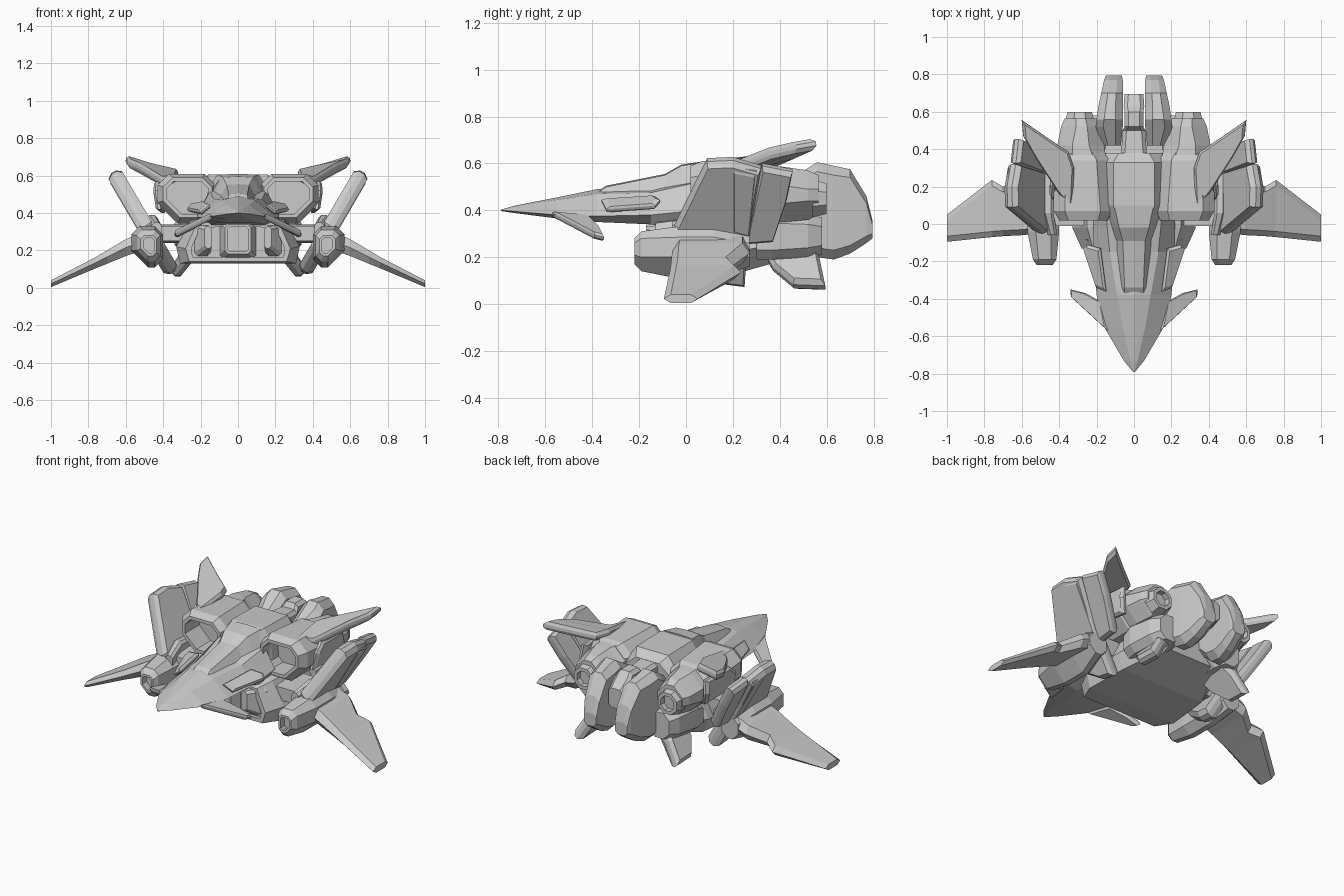
import bpy, bmesh
from mathutils import Vector


def loft(name, rings, mirror=True, inset=None):
    """Skin rings of equal point count; inset=(cap, width, depth) hollows that end."""
    bm = bmesh.new()
    rows = [[bm.verts.new(p) for p in r] for r in rings]
    n = len(rows[0])
    for a, b in zip(rows, rows[1:]):
        for i in range(n):
            j = (i + 1) % n
            bm.faces.new((a[i], a[j], b[j], b[i]))
    caps = [bm.faces.new(rows[0]), bm.faces.new(rows[-1])]
    bmesh.ops.recalc_face_normals(bm, faces=bm.faces[:])
    if inset:
        end, width, depth = inset
        cap = caps[end]
        bmesh.ops.inset_individual(bm, faces=[cap], thickness=width)
        push = cap.normal * -depth
        ext = bmesh.ops.extrude_discrete_faces(bm, faces=[cap])["faces"][0]
        bmesh.ops.translate(bm, verts=ext.verts[:], vec=push)
    me = bpy.data.meshes.new(name)
    bm.to_mesh(me)
    bm.free()
    ob = bpy.data.objects.new(name, me)
    bpy.context.collection.objects.link(ob)
    if mirror:
        m = ob.modifiers.new("mirror", 'MIRROR')
        m.use_mirror_merge = False
    return ob


def box(y, x0, x1, z0, z1, c, b=None):
    """Chamfered rectangle in the xz plane; b is the chamfer of the lower outer corner."""
    b = b or c
    return [(x, y, z) for x, z in (
        (x0 + c, z0), (x1 - b, z0), (x1, z0 + b), (x1, z1 - c),
        (x1 - c, z1), (x0 + c, z1), (x0, z1 - c), (x0, z0 + c))]


def pod(name, sections, **kw):
    return loft(name, [box(*s) for s in sections], **kw)


def hull(name, sections, **kw):
    """Symmetric sections: y, then top, shoulder, edge, and bottom points."""
    rings = []
    for y, zt, xs, zs, xe, ze, xb, zb in sections:
        half = [(xs, zs), (xe, ze), (xb, zb)]
        rings.append([(0, y, zt)] + [(x, y, z) for x, z in half]
                     + [(-x, y, z) for x, z in reversed(half)])
    return loft(name, rings, mirror=False, **kw)


def slab(name, pts, t, s=0.85):
    """Flat plate with bevelled rim, half thickness t."""
    pts = [Vector(p) for p in pts]
    c = sum(pts, Vector()) / len(pts)
    n = Vector()
    for a, b in zip(pts, pts[1:] + pts[:1]):
        n += (a - c).cross(b - c)
    n.normalize()
    inner = [c + (p - c) * s for p in pts]
    return loft(name, [[p + n * t for p in inner], [p + n * t * 0.35 for p in pts],
                       [p - n * t * 0.35 for p in pts], [p - n * t for p in inner]])


# Nose and canopy
hull("nose", [
    (-.79, .403, .003, .402, .006, .40, .003, .397),
    (-.73, .42, .02, .415, .055, .395, .02, .388),
    (-.55, .455, .06, .445, .16, .38, .06, .365),
    (-.38, .49, .09, .47, .20, .375, .10, .35),
    (-.15, .50, .13, .475, .22, .38, .14, .34),
    (.05, .54, .15, .52, .22, .40, .18, .30)])
hull("canopy", [
    (-.37, .485, .05, .48, .07, .45, .06, .42),
    (-.34, .505, .05, .50, .075, .46, .07, .42),
    (-.09, .555, .06, .55, .10, .48, .10, .42),
    (-.02, .595, .08, .59, .12, .50, .12, .42),
    (.08, .61, .10, .605, .15, .52, .14, .42)])
slab("cheek_plate", [(.15, -.36, .44), (.20, -.34, .40), (.27, -.13, .415),
                     (.25, -.11, .44), (.18, -.13, .455)], .014)
slab("canard", [(.14, -.57, .385), (.335, -.39, .29), (.338, -.35, .28),
                (.26, -.37, .32), (.17, -.42, .37)], .016, .9)

# Body core, back and spine
hull("lower_body", [
    (-.13, .36, .22, .345, .28, .21, .26, .14),
    (-.02, .40, .25, .36, .33, .22, .31, .13),
    (.25, .42, .26, .37, .33, .23, .29, .14),
    (.50, .40, .20, .36, .27, .28, .18, .21)], inset=(0, .03, .02))
pod("belly_intake", [(-.17, -.07, .07, .18, .34, .02), (-.10, -.10, .10, .15, .36, .02)],
    mirror=False, inset=(0, .015, .06))
pod("keel_strut", [(-.17, .14, .18, .21, .33, .015), (-.08, .15, .26, .15, .34, .02)])
hull("back_armour", [
    (.04, .595, .09, .595, .14, .52, .16, .30),
    (.10, .605, .11, .605, .16, .53, .18, .30),
    (.33, .60, .11, .60, .16, .53, .18, .30),
    (.38, .56, .08, .56, .15, .50, .16, .30)])
pod("spine", [(.36, -.07, .07, .34, .56, .02), (.50, -.06, .06, .34, .55, .02),
              (.52, -.05, .05, .34, .58, .02), (.60, -.05, .05, .35, .58, .02),
              (.63, -.055, .055, .36, .55, .02), (.695, -.05, .05, .38, .50, .02)],
    mirror=False)

# Shoulder engines with open intakes and nozzles
pod("engine_pod", [
    (.02, .14, .40, .375, .59, .05, .09), (.07, .12, .43, .345, .61, .06, .11),
    (.34, .13, .43, .345, .60, .07, .11), (.38, .16, .39, .36, .585, .06, .09)],
    inset=(0, .022, .14))
pod("engine_rear", [
    (.36, .15, .40, .35, .59, .07), (.42, .16, .41, .35, .585, .08),
    (.52, .17, .39, .36, .57, .08), (.565, .20, .37, .38, .55, .06)])
pod("engine_nozzle", [(.54, .21, .37, .37, .53, .047), (.60, .225, .355, .385, .515, .038)],
    inset=(1, .022, .05))
slab("engine_side_panel", [(.42, .12, .42), (.435, .14, .52), (.43, .20, .57),
                           (.42, .42, .56), (.43, .43, .48), (.40, .40, .40)], .02)
slab("upper_fin", [(.33, .08, .58), (.40, .16, .565), (.53, .36, .645), (.592, .47, .67),
                   (.60, .555, .685), (.47, .465, .645), (.35, .385, .61), (.32, .30, .61)],
     .025, .9)

# Rear boosters, rear blocks and lower fins
pod("booster", [
    (.42, .07, .17, .30, .52, .03), (.52, .06, .205, .24, .58, .04),
    (.56, .06, .20, .20, .605, .04), (.63, .06, .19, .19, .59, .04),
    (.70, .06, .175, .215, .575, .035), (.77, .06, .16, .26, .46, .03),
    (.795, .065, .15, .28, .36, .02)])
pod("rear_block", [
    (.30, .14, .33, .19, .36, .04), (.37, .12, .34, .19, .385, .04),
    (.52, .12, .32, .20, .38, .04), (.58, .15, .29, .21, .37, .04)])
slab("lower_fin", [(.19, .32, .24), (.28, .37, .15), (.345, .46, .075),
                   (.345, .595, .07), (.27, .57, .19), (.19, .54, .26)], .035)

# Arms and wing joints
pod("wing_arm", [(-.01, .24, .46, .25, .33, .02), (.20, .24, .46, .24, .34, .02)])
pod("wing_joint", [
    (-.22, .435, .52, .17, .28, .02, .04), (-.19, .415, .54, .14, .31, .03, .06),
    (-.04, .40, .57, .11, .33, .045, .09), (.12, .40, .57, .11, .33, .045, .09),
    (.27, .43, .55, .16, .30, .04)], inset=(0, .015, .04))
pod("joint_rail", [(-.06, .41, .46, .27, .35, .015), (.06, .43, .49, .29, .39, .015),
                   (.35, .43, .49, .28, .37, .015)])


# Tall leaning plates share one inclined plane
def lean(profile, off=0):
    return [(.35 + .585 * (z - .08) + off, y, z) for y, z in profile]


slab("side_plate", lean([(-.05, .33), (.07, .575), (.09, .615), (.20, .62), (.32, .585),
                         (.26, .25), (.25, .08), (.17, .09), (.0, .20)]), .042, .93)
slab("side_plate_rib", lean([(.20, .30), (.20, .59), (.30, .57), (.27, .28)], .03), .02)
slab("side_plate_rear", lean([(.25, .26), (.325, .595), (.455, .57), (.43, .45),
                              (.37, .27)], -.01), .032, .9)

# Downswept main wings
wing = []
for x, y0, y1, z, t in ((.50, -.05, .27, .255, .05), (.60, -.06, .27, .215, .045),
                        (.70, -.065, .20, .165, .036), (.76, -.07, .235, .135, .03),
                        (1.0, -.095, .05, .022, .018)):
    d = .03
    wing.append([(x, y0, z), (x, y0 + d, z + t), (x, y1 - d, z + t),
                 (x, y1, z), (x, y1 - d, z - t), (x, y0 + d, z - t)])
loft("main_wing", wing)
